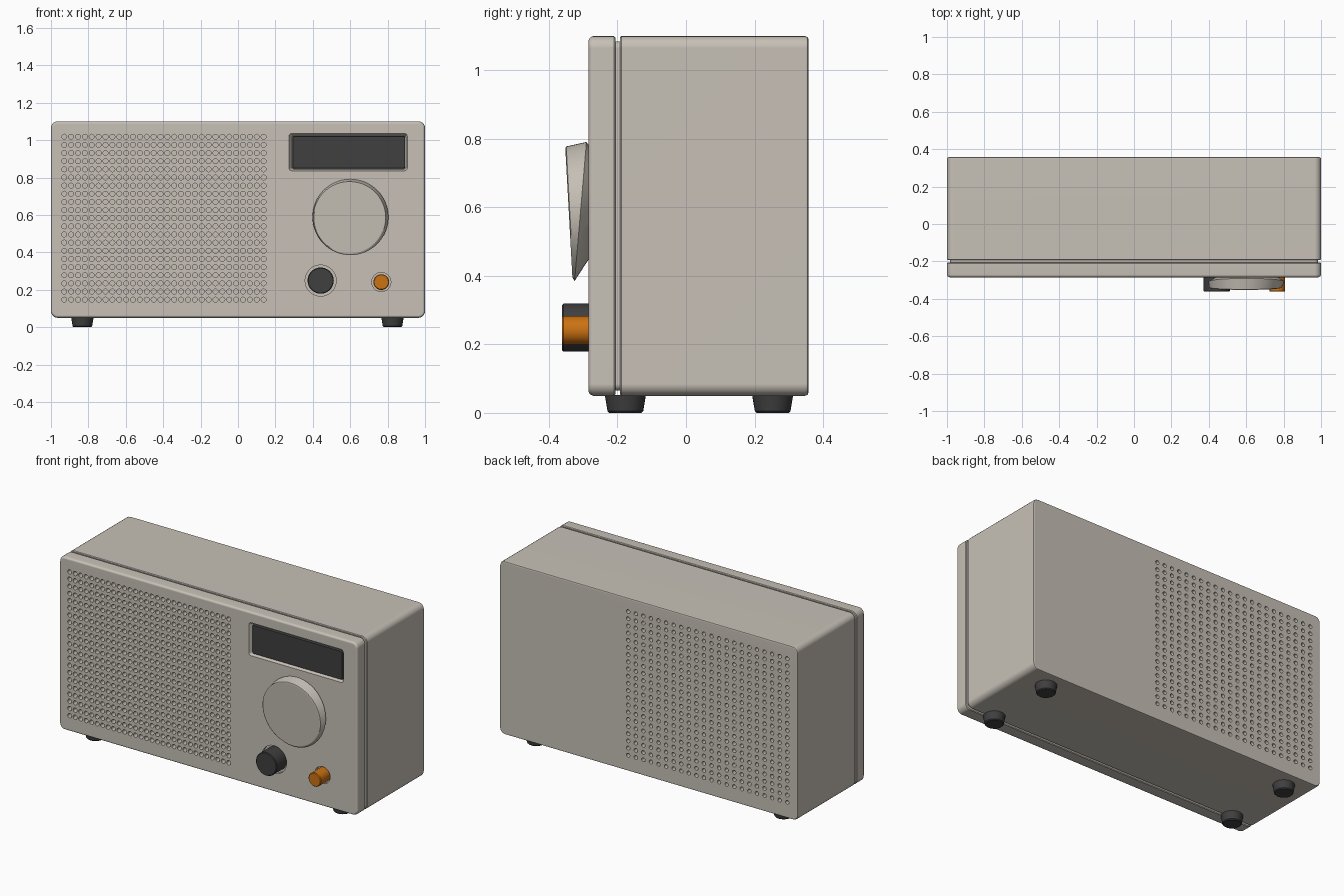
import bpy, bmesh, math

if "Cube" in bpy.data.objects:
    bpy.data.objects.remove(bpy.data.objects["Cube"])


def material(name, r, g, b):
    m = bpy.data.materials.new(name)
    m.diffuse_color = (r, g, b, 1)
    m.use_nodes = True
    m.node_tree.nodes["Principled BSDF"].inputs["Base Color"].default_value = m.diffuse_color
    return m


SHELL = material("warm grey shell", 0.57, 0.53, 0.47)
DARK = material("charcoal", 0.05, 0.05, 0.052)
ORANGE = material("orange", 0.60, 0.17, 0.006)

FRONT, BACK = -0.285, 0.358


def loft(bm, rings):
    """Closed solid through rings of points with equal counts."""
    vs = [[bm.verts.new(p) for p in ring] for ring in rings]
    n = len(vs[0])
    for a, b in zip(vs, vs[1:]):
        for i in range(n):
            bm.faces.new((a[i], a[(i + 1) % n], b[(i + 1) % n], b[i]))
    bm.faces.new(vs[0])
    bm.faces.new(vs[-1][::-1])


def rounded(x0, x1, z0, z1, r, y, seg=5):
    """Rounded rectangle facing the front."""
    pts = []
    for k, (cx, cz) in enumerate(((x1 - r, z1 - r), (x0 + r, z1 - r),
                                  (x0 + r, z0 + r), (x1 - r, z0 + r))):
        for i in range(seg + 1):
            a = math.pi / 2 * (k + i / seg)
            pts.append((cx + r * math.cos(a), y, cz + r * math.sin(a)))
    return pts


def circle(x, z, r, y, n=48, tilt=0.0):
    """Circle facing the front; tilt slopes y with height."""
    return [(x + r * math.cos(2 * math.pi * i / n),
             y + tilt * r * math.sin(2 * math.pi * i / n),
             z + r * math.sin(2 * math.pi * i / n)) for i in range(n)]


def finish(name, bm, mat):
    bmesh.ops.recalc_face_normals(bm, faces=bm.faces[:])
    me = bpy.data.meshes.new(name)
    bm.to_mesh(me)
    bm.free()
    me.materials.append(mat)
    ob = bpy.data.objects.new(name, me)
    bpy.context.collection.objects.link(ob)
    return ob


def smooth(ob):
    bpy.ops.object.select_all(action='DESELECT')
    ob.select_set(True)
    bpy.context.view_layer.objects.active = ob
    bpy.ops.object.shade_smooth_by_angle(angle=math.radians(35))
    ob.modifiers.new("even_shading", 'WEIGHTED_NORMAL').keep_sharp = True


def solid(name, rings, mat):
    bm = bmesh.new()
    loft(bm, rings)
    ob = finish(name, bm, mat)
    smooth(ob)
    return ob


# Cabinet: rounded box with a seam groove behind the front panel
sections = [(FRONT, 0.013), (FRONT + 0.004, 0.005), (FRONT + 0.013, 0),
            (-0.210, 0), (-0.206, 0.004), (-0.206, 0.016),
            (-0.193, 0.016), (-0.193, 0.004), (-0.189, 0),
            (BACK - 0.010, 0), (BACK - 0.003, 0.003), (BACK, 0.010)]
bm = bmesh.new()
loft(bm, [rounded(-1 + d, 1 - d, 0.05 + d, 1.10 - d, 0.035 - d, y)
          for y, d in sections])
cabinet = finish("cabinet", bm, SHELL)

# Cutter: speaker holes, display pocket and knob sockets
bm = bmesh.new()
for cols, rows, face, inward, radius in ((30, 21, FRONT, 1, 0.0135),
                                         (22, 21, BACK, -1, 0.012)):
    for c in range(cols):
        for r in range(rows):
            x = -0.929 + 1.066 * c / (cols - 1)
            z = 0.147 + 0.871 * r / (rows - 1)
            loft(bm, [circle(x, z, radius, face - 0.02 * inward, 12),
                      circle(x, z, radius, face + 0.03 * inward, 12)])
loft(bm, [rounded(0.269, 0.907, 0.834, 1.038, 0.016, FRONT - 0.005),
          rounded(0.287, 0.897, 0.844, 1.025, 0.010, FRONT + 0.022)])
KNOBS = (("volume_knob", 0.442, 0.249, 0.070, 0.083, DARK),
         ("power_knob", 0.766, 0.241, 0.042, 0.051, ORANGE))
for _, x, z, _, socket, _ in KNOBS:
    loft(bm, [circle(x, z, socket, FRONT - 0.02), circle(x, z, socket, FRONT + 0.02)])
cutter = finish("hole_cutter", bm, SHELL)
cutter.hide_render = True

cut = cabinet.modifiers.new("holes", 'BOOLEAN')
cut.operation = 'DIFFERENCE'
cut.solver = 'MANIFOLD'
cut.object = cutter
bpy.context.view_layer.objects.active = cabinet
bpy.ops.object.modifier_apply(modifier=cut.name)
bpy.data.objects.remove(cutter)
smooth(cabinet)

# Display screen
solid("display_screen", [rounded(0.293, 0.892, 0.850, 1.020, 0.008, FRONT + 0.006),
                         rounded(0.291, 0.894, 0.848, 1.022, 0.008, FRONT + 0.010),
                         rounded(0.291, 0.894, 0.848, 1.022, 0.008, FRONT + 0.024)], DARK)

# Tuning dial: tilted disc tapering back to the panel
solid("tuning_dial", [circle(0.594, 0.583, 0.188, -0.342, 64, -0.055),
                      circle(0.596, 0.584, 0.194, -0.339, 64, -0.055),
                      circle(0.601, 0.588, 0.203, -0.308, 64, 0.085),
                      circle(0.606, 0.615, 0.165, -0.283, 64)], SHELL)

# Small knobs
for name, x, z, r, _, mat in KNOBS:
    solid(name, [circle(x, z, r - 0.004, -0.362), circle(x, z, r, -0.358),
                 circle(x, z, r, FRONT + 0.022)], mat)

# Feet: short tapered pads
for side, x in (("left", -0.832), ("right", 0.826)):
    for end, y in (("front", -0.177), ("back", 0.253)):
        rings = [[(x + px, y + py, z) for px, _, py in circle(0, 0, r, 0, 32)]
                 for r, z in ((0.047, 0), (0.052, 0.005), (0.060, 0.052))]
        solid(f"{end}_{side}_foot", rings, DARK)
